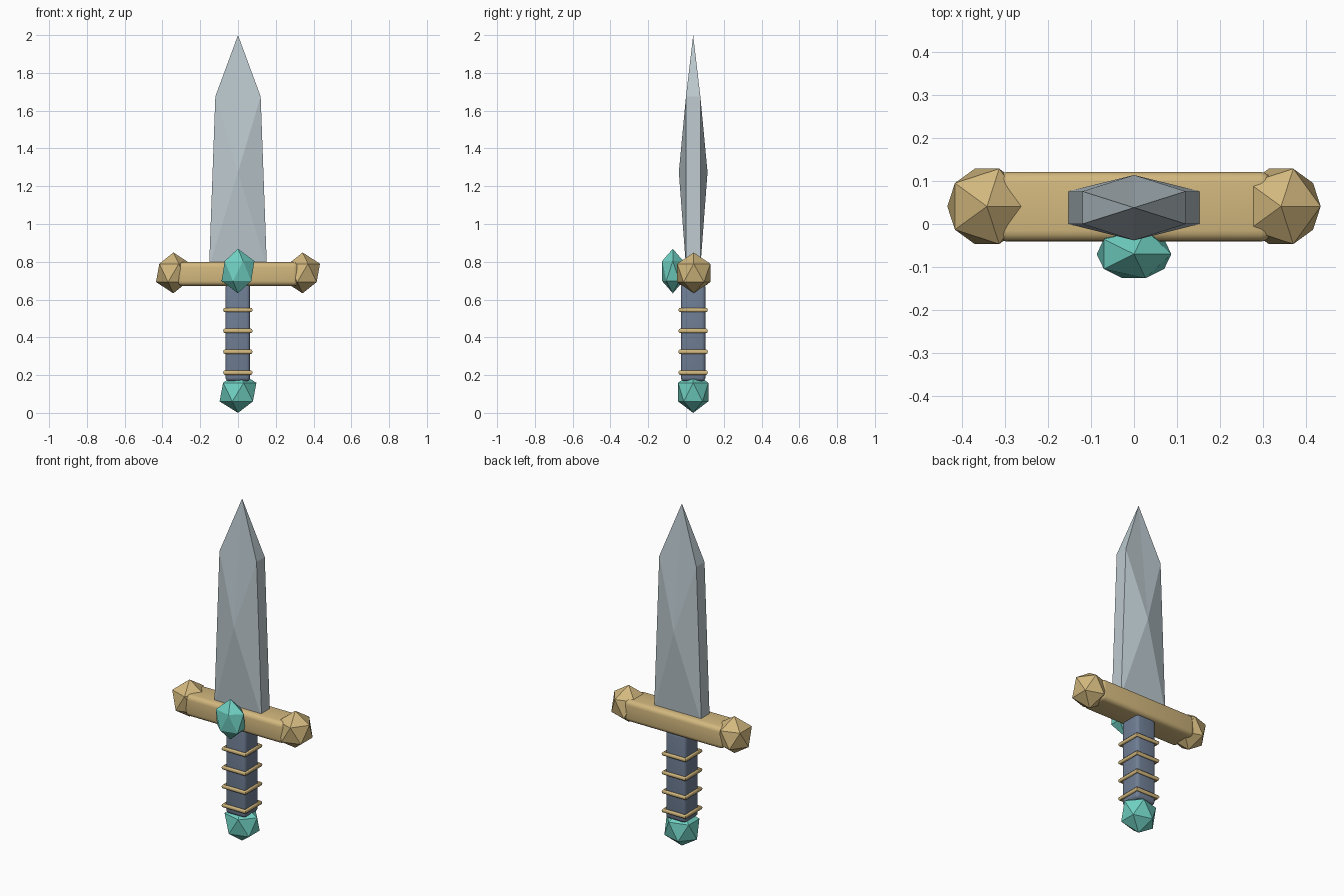
import bpy
import bmesh
import math

if "Cube" in bpy.data.objects:
    bpy.data.objects.remove(bpy.data.objects["Cube"])

CY = 0.038  # depth of the sword's centre line


def material(name, rgb):
    m = bpy.data.materials.new(name)
    m.diffuse_color = (*rgb, 1.0)
    m.use_nodes = True
    m.node_tree.nodes["Principled BSDF"].inputs["Base Color"].default_value = m.diffuse_color
    return m


STEEL = material("pale_steel", (0.50, 0.58, 0.62))
GOLD = material("gold", (0.65, 0.48, 0.21))
TEAL = material("teal_gem", (0.16, 0.63, 0.54))
SLATE = material("slate_grip", (0.16, 0.21, 0.30))


def add_object(name, bm, mat):
    bmesh.ops.recalc_face_normals(bm, faces=bm.faces)
    mesh = bpy.data.meshes.new(name)
    bm.to_mesh(mesh)
    bm.free()
    mesh.materials.append(mat)
    ob = bpy.data.objects.new(name, mesh)
    bpy.context.collection.objects.link(ob)
    return ob


def gem(name, loc, radii, mat):
    """Flat-shaded twenty-sided stone."""
    bm = bmesh.new()
    bmesh.ops.create_icosphere(bm, subdivisions=1, radius=1.0)
    ob = add_object(name, bm, mat)
    ob.location, ob.scale = loc, radii
    return ob


def rounded_box(name, loc, half, bevel, mat):
    bm = bmesh.new()
    bmesh.ops.create_cube(bm, size=2.0)
    bmesh.ops.scale(bm, vec=half, verts=bm.verts)
    bmesh.ops.bevel(bm, geom=bm.edges[:], offset=bevel, segments=4,
                    profile=0.5, affect='EDGES')
    for f in bm.faces:
        f.smooth = True
    ob = add_object(name, bm, mat)
    ob.location = loc
    return ob


# Blade: tapering slab, pulled out to a point in the middle of each broad face
bm = bmesh.new()
tip = bm.verts.new((0, CY, 2.0))
low, high, mid = {}, {}, {}
for sy in (-1, 1):
    mid[sy] = bm.verts.new((0, CY + sy * 0.076, 1.275))
    for sx in (-1, 1):
        low[sx, sy] = bm.verts.new((sx * 0.153, CY + sy * 0.038, 0.77))
        high[sx, sy] = bm.verts.new((sx * 0.12, CY + sy * 0.038, 1.675))
for s in (-1, 1):
    bm.faces.new((low[-1, s], low[1, s], mid[s]))
    for sx in (-1, 1):
        bm.faces.new((low[sx, s], high[sx, s], mid[s]))
        bm.faces.new((high[sx, s], tip, mid[s]))
    # narrow edges of the blade and its point
    bm.faces.new((low[s, -1], low[s, 1], high[s, 1], high[s, -1]))
    bm.faces.new((high[s, -1], high[s, 1], tip))
bm.faces.new((low[-1, -1], low[1, -1], low[1, 1], low[-1, 1]))
add_object("blade", bm, STEEL)

# Crossguard with a faceted knob at each end
rounded_box("crossguard", (0, CY + 0.002, 0.735), (0.32, 0.081, 0.0625), 0.026, GOLD)
for side, label in ((-1, "left"), (1, "right")):
    gem("guard_knob_" + label, (side * 0.342, CY + 0.003, 0.741),
        (0.103, 0.103, 0.108), GOLD)

# Stone set in the front of the guard, and the pommel stone
gem("guard_stone", (0, -0.07, 0.751), (0.097, 0.066, 0.118), TEAL)
gem("pommel_stone", (0, CY, 0.11), (0.109, 0.094, 0.11), TEAL)

# Grip and its four square binding rings
rounded_box("grip", (-0.001, CY, 0.425), (0.065, 0.065, 0.258), 0.02, SLATE)
for i in range(4):
    bpy.ops.mesh.primitive_torus_add(
        location=(-0.001, CY, 0.213 + i * 0.1107), rotation=(0, 0, math.pi / 4),
        major_segments=4, minor_segments=12,
        major_radius=0.098, minor_radius=0.0115)
    ring = bpy.context.object
    ring.name = f"grip_ring_{i + 1}"
    ring.data.materials.append(GOLD)
    bpy.ops.object.shade_smooth_by_angle(angle=math.radians(40))
